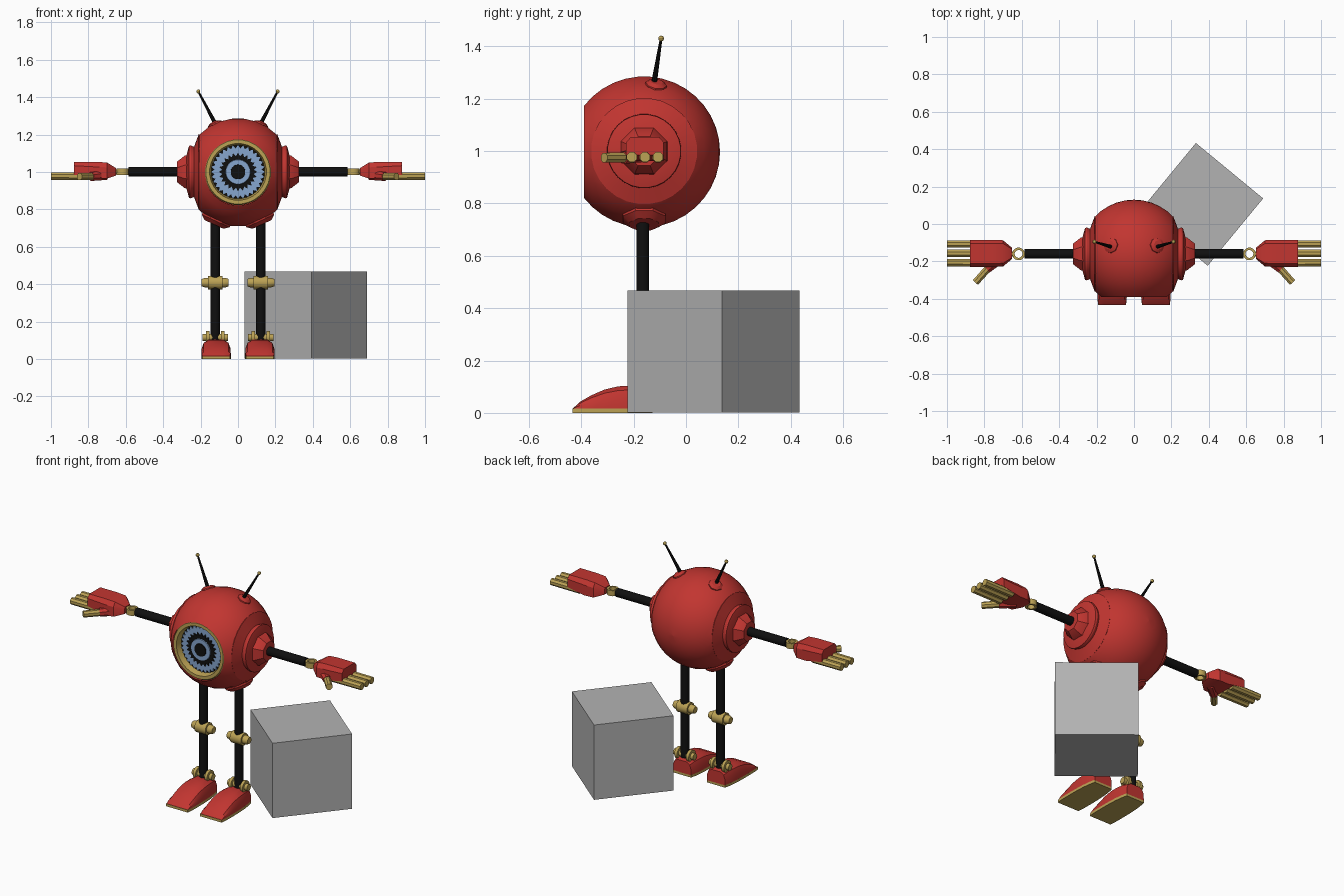
import bpy, bmesh
from math import pi, sin, cos, radians
from mathutils import Vector

if "Cube" in bpy.data.objects:
    bpy.data.objects.remove(bpy.data.objects["Cube"], do_unlink=True)


def material(name, r, g, b):
    m = bpy.data.materials.new(name)
    m.use_nodes = True
    m.diffuse_color = (r, g, b, 1)
    m.node_tree.nodes["Principled BSDF"].inputs["Base Color"].default_value = (r, g, b, 1)
    return m


RED = material("red_paint", 0.54, 0.036, 0.03)
BLACK = material("black_rubber", 0.005, 0.005, 0.005)
GOLD = material("brass", 0.5, 0.36, 0.09)
BLUE = material("iris_blue", 0.24, 0.38, 0.62)
GREY = material("grey_crate", 0.45, 0.45, 0.45)


def finish(name, bm, mat):
    bmesh.ops.remove_doubles(bm, verts=bm.verts, dist=0.0001)
    bmesh.ops.recalc_face_normals(bm, faces=bm.faces)
    mesh = bpy.data.meshes.new(name)
    bm.to_mesh(mesh)
    bm.free()
    mesh.materials.append(mat)
    ob = bpy.data.objects.new(name, mesh)
    bpy.context.collection.objects.link(ob)
    bpy.ops.object.select_all(action="DESELECT")
    ob.select_set(True)
    bpy.context.view_layer.objects.active = ob
    bpy.ops.object.shade_smooth_by_angle(angle=radians(30))
    return ob


def skin(rings, caps=True, loop=False):
    """Join equal rings of points with quads."""
    bm = bmesh.new()
    rows = [[bm.verts.new(p) for p in ring] for ring in rings]
    n = len(rows[0])
    pairs = list(zip(rows, rows[1:])) + ([(rows[-1], rows[0])] if loop else [])
    for a, b in pairs:
        for i in range(n):
            j = (i + 1) % n
            bm.faces.new((a[i], a[j], b[j], b[i]))
    if caps and not loop:
        bm.faces.new(rows[0])
        bm.faces.new(rows[-1])
    return bm


def lathe_mesh(profile, origin, axis, seg=16, caps=True, loop=False):
    """Turn (distance, radius) pairs round an axis."""
    q = Vector(axis).to_track_quat("Z", "Y")
    rings = []
    for d, r in profile:
        r = max(r, 0.0002)
        angles = [2 * pi * (i + 0.5) / seg for i in range(seg)]
        rings.append([Vector(origin) + q @ Vector((r * cos(a), r * sin(a), d)) for a in angles])
    return skin(rings, caps, loop)


def lathe(name, profile, origin, axis, mat, seg=16, loop=False):
    return finish(name, lathe_mesh(profile, origin, axis, seg, True, loop), mat)


def rod(name, a, b, r1, r2, mat, seg=12):
    d = Vector(b) - Vector(a)
    return lathe(name, [(0, r1), (d.length, r2)], a, d, mat, seg)


def star(name, outer, inner, points, y, mat):
    rings = [[], []]
    for i in range(points * 2):
        a = pi * i / points
        r = inner if i % 2 else outer
        for ring, depth in zip(rings, (y, y + 0.008)):
            ring.append((r * cos(a), depth, 1 + r * sin(a)))
    return finish(name, skin(rings), mat)


# Round body with an open front and flattened shoulders
C = Vector((0, -0.16, 0.997))
R = 0.29
FRONT = (0, -1, 0)
arc = [pi - (pi - 0.655) * i / 15 for i in range(16)]
bm = lathe_mesh([(R * cos(t), R * sin(t)) for t in arc], C, (0, -1, 0), 28, False)
for s in (1, -1):
    bmesh.ops.bisect_plane(bm, geom=bm.verts[:] + bm.edges[:] + bm.faces[:],
                           plane_co=(s * 0.21, 0, 0), plane_no=(s, 0, 0), clear_outer=True)
finish("body", bm, RED)

# Eye set into the front
E = (0, -0.16, 1)
lathe("eye_rim", [(0.22, 0.178), (0.23, 0.172), (0.23, 0.152), (0.19, 0.143), (0.18, 0.178)],
      E, FRONT, GOLD, 28, loop=True)
lathe("eye_backing", [(0.18, 0.17), (0.192, 0.147)], E, FRONT, BLACK, 28)
star("iris", 0.144, 0.126, 32, -0.358, BLUE)
star("iris_spikes", 0.103, 0.085, 24, -0.364, BLACK)
lathe("inner_iris", [(0.203, 0.067), (0.209, 0.065)], E, FRONT, BLUE, 24)
lathe("pupil", [(0.203, 0.04), (0.215, 0.038)], E, FRONT, BLACK, 24)

for s, side in ((1, "left_"), (-1, "right_")):
    X = (s, 0, 0)

    # Shoulder cap and octagonal socket
    cap = [(0.195, 0.195), (0.21, 0.203), (0.235, 0.135), (0.252, 0.142), (0.262, 0.14), (0.275, 0.09)]
    lathe(side + "shoulder_cap", cap, E, X, RED, 28)
    lathe(side + "shoulder_socket", [(0.25, 0.1), (0.285, 0.094), (0.325, 0.06)], E, X, RED, 8)

    # Arm and ring-shaped wrist
    rod(side + "arm", (s * 0.3, -0.16, 1), (s * 0.585, -0.16, 1), 0.026, 0.026, BLACK, 16)
    lathe(side + "wrist_ring", [(-0.017, 0.021), (-0.017, 0.034), (0.017, 0.034), (0.017, 0.021)],
          (s * 0.617, -0.16, 1), (0, 0, 1), GOLD, 16, loop=True)
    rod(side + "wrist_pin", (s * 0.645, -0.16, 1), (s * 0.68, -0.16, 1), 0.014, 0.014, GOLD)

    # Hand with a chamfered palm
    rings = []
    for x, w, lo, hi in ((0.652, 0.03, 0.98, 1.02), (0.7, 0.07, 0.965, 1.05),
                         (0.76, 0.072, 0.963, 1.054), (0.877, 0.072, 0.985, 1.054)):
        rings.append([(s * x, -0.157 + w * u, lo + (hi - lo) * v) for u, v in
                      ((-1, 0), (1, 0), (1, 0.7), (0.75, 1), (-0.75, 1), (-1, 0.7))])
    finish(side + "palm", skin(rings), RED)
    for i, y in enumerate((-0.107, -0.157, -0.207)):
        rod(side + "finger_%d" % (i + 1), (s * 0.8, y, 0.977), (s, y, 0.977), 0.022, 0.021, GOLD, 8)
    rod(side + "thumb_base", (s * 0.71, -0.18, 0.985), (s * 0.785, -0.24, 0.975), 0.03, 0.025, RED, 8)
    rod(side + "thumb", (s * 0.765, -0.22, 0.975), (s * 0.848, -0.313, 0.975), 0.021, 0.02, GOLD, 8)

    # Hip plate and leg
    lathe(side + "hip", [(0.24, 0.09), (0.285, 0.088), (0.306, 0.06)], C,
          (s * 0.122, 0, -0.265), RED, 8)
    lx, ly = s * 0.122, -0.165
    rod(side + "leg", (lx, ly, 0.74), (lx, ly, 0.1), 0.025, 0.025, BLACK, 16)

    # Knee and ankle hinges
    knee = [(-0.072, 0.02), (-0.055, 0.026), (-0.038, 0.026), (-0.038, 0.037),
            (0.038, 0.037), (0.038, 0.026), (0.055, 0.026), (0.072, 0.02)]
    lathe(side + "knee", knee, (lx, ly, 0.408), (1, 0, 0), GOLD)
    lathe(side + "ankle_pin", [(-0.068, 0.02), (0.068, 0.02)], (lx, ly, 0.115), (1, 0, 0), GOLD)
    for k in (-1, 1):
        lathe(side + "ankle_disc", [(-0.009, 0.036), (0.009, 0.036)],
              (lx + k * 0.04, ly, 0.115), (1, 0, 0), GOLD)

    # Arched foot on a flat sole
    fx = s * 0.117
    rings, sole = [], []
    for y, w, h in ((-0.434, 0.074, 0.012), (-0.405, 0.078, 0.04), (-0.36, 0.079, 0.066),
                    (-0.31, 0.079, 0.088), (-0.26, 0.078, 0.1), (-0.215, 0.076, 0.103),
                    (-0.165, 0.07, 0.1), (-0.128, 0.062, 0.088)):
        z0 = 0.014
        rings.append([(fx + u * w, y, z0 + v * (h + 0.003 - z0)) for u, v in
                      ((-1, 0), (1, 0), (0.98, 0.5), (0.85, 0.8), (0.5, 0.98),
                       (-0.5, 0.98), (-0.85, 0.8), (-0.98, 0.5))])
        sole.append([(fx + u * w, y, v * 0.016) for u, v in ((-1, 0), (1, 0), (1, 1), (-1, 1))])
    finish(side + "foot", skin(rings), RED)
    finish(side + "sole", skin(sole), GOLD)

    # Antenna
    lathe(side + "antenna_base", [(0.27, 0.043), (0.292, 0.041), (0.302, 0.025)], C,
          (s * 0.125, 0.046, 0.258), RED, 8)
    tip = Vector((s * 0.212, -0.095, 1.43))
    rod(side + "antenna", (s * 0.122, -0.122, 1.26), tip, 0.011, 0.005, BLACK, 8)
    ball = [(-0.011 * cos(pi * i / 6), 0.011 * sin(pi * i / 6)) for i in range(7)]
    lathe(side + "antenna_tip", ball, tip, (0, 0, 1), GOLD, 10)

# Crate behind the left leg
bm = bmesh.new()
bmesh.ops.create_cube(bm, size=0.466)
crate = finish("crate", bm, GREY)
crate.location = (0.3625, 0.105, 0.235)
crate.rotation_euler.z = radians(50.5)
